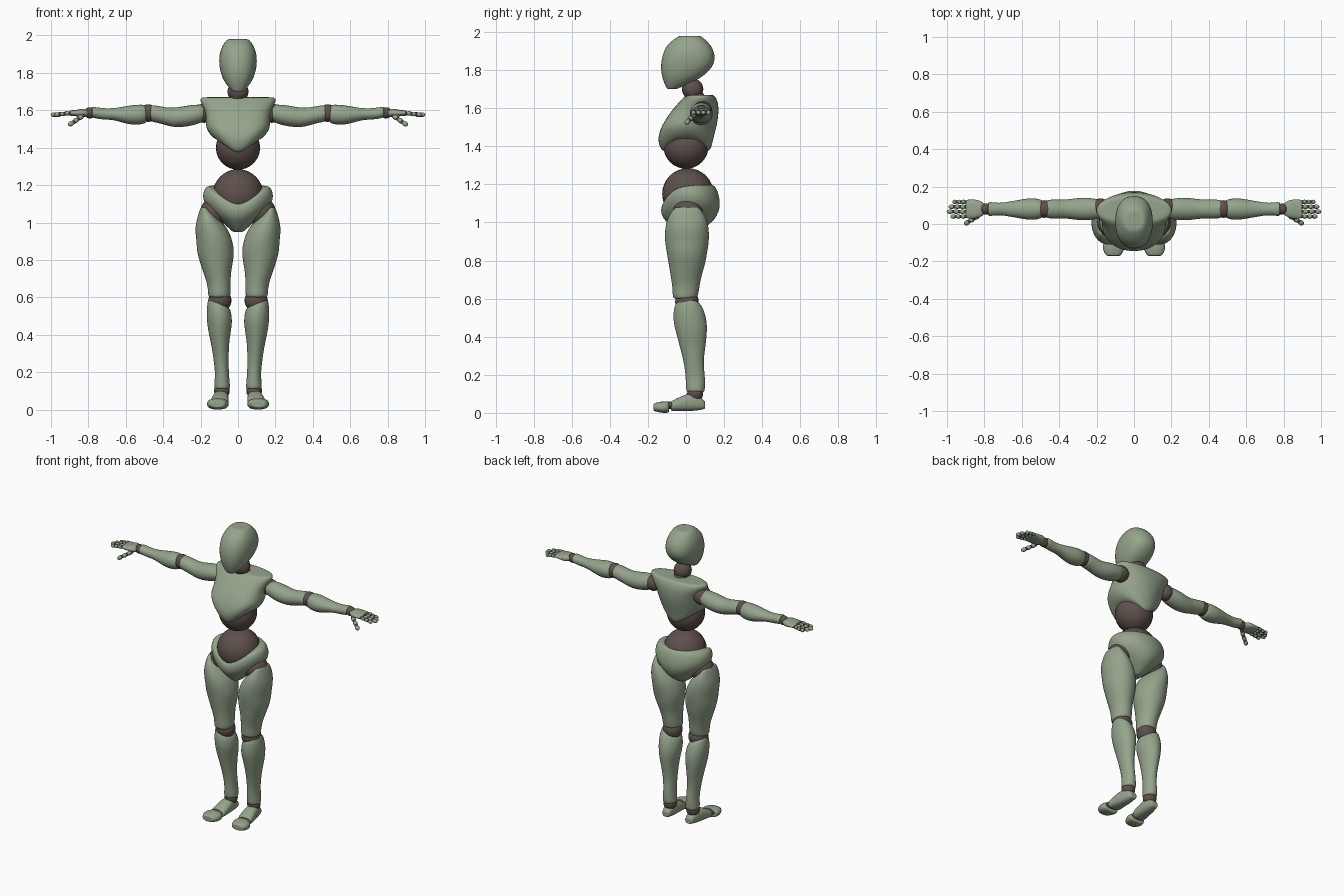
import bpy
import bmesh
import math
from mathutils import Matrix, Vector

default_cube = bpy.data.objects.get("Cube")
if default_cube:
    bpy.data.objects.remove(default_cube, do_unlink=True)

SIDES = 16
SWELL = 1.03  # makes up for the shrinking of subdivision
CAP = 0.75  # size of the flat end of a shell


def material(name, colour):
    mat = bpy.data.materials.new(name)
    mat.use_nodes = True
    mat.diffuse_color = (*colour, 1)
    mat.node_tree.nodes["Principled BSDF"].inputs["Base Color"].default_value = (*colour, 1)
    return mat


SHELL = material("sage green", (0.3, 0.37, 0.26))
JOINT = material("dark brown", (0.11, 0.08, 0.07))


def finish(name, bm, mat):
    """Turn a bmesh into a smooth shaded object."""
    bmesh.ops.recalc_face_normals(bm, faces=bm.faces)
    mesh = bpy.data.meshes.new(name)
    bm.to_mesh(mesh)
    bm.free()
    mesh.materials.append(mat)
    mesh.polygons.foreach_set("use_smooth", [True] * len(mesh.polygons))
    obj = bpy.data.objects.new(name, mesh)
    bpy.context.collection.objects.link(obj)
    return obj


def signed_power(value, exponent):
    return math.copysign(abs(value) ** exponent, value)


def ring(bm, axis, along, extents, scale, origin, side, power, tweak):
    """One rounded cross-section between its low and high extents."""
    low_a, high_a, low_b, high_b = extents
    verts = []
    for i in range(SIDES):
        angle = math.tau * i / SIDES
        u = scale * signed_power(math.cos(angle), 2 / power)
        v = scale * signed_power(math.sin(angle), 2 / power)
        point = [(low_a + high_a + u * (high_a - low_a)) / 2,
                 (low_b + high_b + v * (high_b - low_b)) / 2]
        point.insert(axis, along)
        point = Vector(point) + Vector(origin)
        if tweak:
            point.z += tweak(point)
        point.x *= side
        verts.append(bm.verts.new(point))
    return verts


def loft(name, axis, start, end, high_a, low_b, high_b, low_a=None, origin=(0, 0, 0),
         side=1, power=2.0, tweak=None, mat=SHELL):
    """Skin evenly spaced cross-sections; without low_a the shape is symmetric."""
    low_a = low_a or [-width for width in high_a]
    sections = list(zip(low_a, high_a, low_b, high_b))
    last = len(sections) - 1
    bm = bmesh.new()

    def add(index, scale):
        along = start + (end - start) * index / last
        return ring(bm, axis, along, sections[index], scale, origin, side, power, tweak)

    loops = [add(0, CAP)] + [add(i, SWELL) for i in range(last + 1)] + [add(last, CAP)]
    for lower, upper in zip(loops, loops[1:]):
        for i in range(SIDES):
            j = (i + 1) % SIDES
            bm.faces.new((lower[i], lower[j], upper[j], upper[i]))
    bm.faces.new(loops[0])
    bm.faces.new(loops[-1])
    obj = finish(name, bm, mat)
    subdivision = obj.modifiers.new("smooth", "SUBSURF")
    subdivision.levels = subdivision.render_levels = 2


def ball(name, centre, radius, detail=32):
    bm = bmesh.new()
    bmesh.ops.create_uvsphere(bm, u_segments=detail, v_segments=detail // 2, radius=radius,
                              matrix=Matrix.Translation(centre))
    finish(name, bm, JOINT)


def bone(name, start, end, radius):
    """A slim rounded segment between two points."""
    span = end - start
    turn = span.to_track_quat("Z", "Y").to_matrix().to_4x4()
    stretch = Matrix.Diagonal((radius, radius, span.length * 0.55, 1))
    bm = bmesh.new()
    bmesh.ops.create_uvsphere(bm, u_segments=12, v_segments=8, radius=1,
                              matrix=Matrix.Translation((start + end) / 2) @ turn @ stretch)
    finish(name, bm, SHELL)


def digit(name, start, end, radius):
    """A finger or thumb: three segments, each with a dark knuckle."""
    for k in range(3):
        near, far = start.lerp(end, k / 3), start.lerp(end, (k + 1) / 3)
        ball(f"{name}_knuckle_{k}", near, radius * 0.8, detail=10)
        bone(f"{name}_segment_{k}", near, far, radius)


def clamp(value):
    return max(0.0, min(1.0, value))


def chest_point(p):
    """Draw the lower rim down to a point at the front and back."""
    return -0.1 * clamp((1.62 - p.z) / 0.15) * clamp(1 - abs(p.x) / 0.14)


def pelvis_dip(p):
    """Lower the middle of the front rim."""
    front = clamp((0.05 - p.y) / 0.1)
    return -0.11 * front * clamp((p.z - 1) / 0.2) * clamp(1.1 - abs(p.x) / 0.15)


def shin_slope(p):
    """Raise the outside of the shin's upper end."""
    return (p.x - 0.1) / 2 * clamp((p.z - 0.4) / 0.15)


# Head and neck
loft("head", 2, 1.7, 1.98, power=2.3, high_a=[.03, .07, .09, .1, .1, .09, .06],
     low_b=[-.1, -.12, -.13, -.13, -.12, -.1, -.04],
     high_b=[-.05, .06, .12, .15, .15, .13, .08])
ball("neck_ball", (0, .035, 1.7), .056)
ball("neck_base", (0, .05, 1.64), .055)

# Chest, waist and pelvis
loft("chest", 2, 1.46, 1.67, power=2.2, tweak=chest_point,
     high_a=[.14, .17, .17, .17, .19, .21],
     low_b=[-.13, -.15, -.13, -.09, -.04, 0],
     high_b=[.13, .14, .16, .17, .17, .15])
ball("upper_waist_ball", (0, 0, 1.4), .118)
ball("lower_waist_ball", (0, .01, 1.15), .135)
loft("pelvis", 2, .95, 1.2, tweak=pelvis_dip,
     high_a=[.03, .08, .14, .18, .19, .17],
     low_b=[-.05, -.1, -.12, -.13, -.13, -.12],
     high_b=[.06, .14, .17, .18, .17, .15])

for label, side in (("left", 1), ("right", -1)):

    def at(x, y, z):
        return Vector((side * x, y, z))

    # Leg
    ball(label + "_hip_ball", at(.125, .01, 1.055), .078)
    loft(label + "_thigh", 2, .6, 1.08, side=side,
         low_a=[.04, .04, .04, .03, .02, .03, .05, .1, .16],
         high_a=[.16, .16, .18, .2, .22, .22, .23, .22, .2],
         low_b=[-.07, -.07, -.08, -.09, -.1, -.11, -.11, -.1, -.06],
         high_b=[.06, .07, .08, .1, .11, .12, .12, .11, .07])
    ball(label + "_knee_ball", at(.097, .005, .583), .062)
    loft(label + "_shin", 2, .11, .57, side=side, tweak=shin_slope,
         low_a=[.04, .05, .05, .05, .04, .03, .04],
         high_a=[.13, .12, .13, .14, .16, .17, .16],
         low_b=[0, 0, -.01, -.03, -.05, -.07, -.06],
         high_b=[.1, .1, .09, .1, .11, .11, .08])

    # Foot
    ball(label + "_ankle_ball", at(.086, .048, .1), .042)
    loft(label + "_foot", 1, .1, -.08, side=side, power=2.5,
         low_a=[.06, .05, .05, .05], high_a=[.11, .13, .14, .15],
         low_b=[.02, .01, .01, .01], high_b=[.06, .11, .09, .06])
    loft(label + "_toe_joint", 1, -.07, -.11, side=side, mat=JOINT,
         low_a=[.06, .06], high_a=[.15, .15], low_b=[.02, .02], high_b=[.06, .06])
    loft(label + "_toes", 1, -.09, -.17, side=side, power=2.5,
         low_a=[.05, .05, .07], high_a=[.16, .17, .15],
         low_b=[0, 0, .01], high_b=[.06, .06, .05])

    # Arm, measured from its centre line
    arm = dict(axis=0, side=side, origin=(0, .08, 1.58))
    ball(label + "_shoulder_ball", at(.18, .085, 1.585), .052)
    loft(label + "_upper_arm", start=.18, end=.47, **arm,
         high_a=[.05, .06, .06, .05, .05, .05],
         low_b=[-.04, -.06, -.07, -.07, -.05, -.04],
         high_b=[.05, .05, .04, .03, .04, .05])
    ball(label + "_elbow_ball", at(.48, .08, 1.585), .047)
    loft(label + "_forearm", start=.49, end=.78, **arm,
         high_a=[.05, .06, .05, .04, .03, .04],
         low_b=[-.05, -.06, -.05, -.03, -.03, -.02],
         high_b=[.05, .05, .04, .03, .03, .04])

    # Hand
    ball(label + "_wrist_ball", at(.792, .08, 1.586), .03)
    loft(label + "_palm", start=.8, end=.9, power=2.4, **arm,
         high_a=[.03, .05, .05, .05],
         low_b=[-.01, -.02, -.01, -.01], high_b=[.02, .03, .02, .02])
    for finger, tip in enumerate((.98, 1, .99, .97)):
        y = .04 + .026 * finger
        digit(f"{label}_finger_{finger}", at(.9, y, 1.585), at(tip, y, 1.575), .012)
    digit(label + "_thumb", at(.83, .045, 1.57), at(.905, 0, 1.52), .014)
